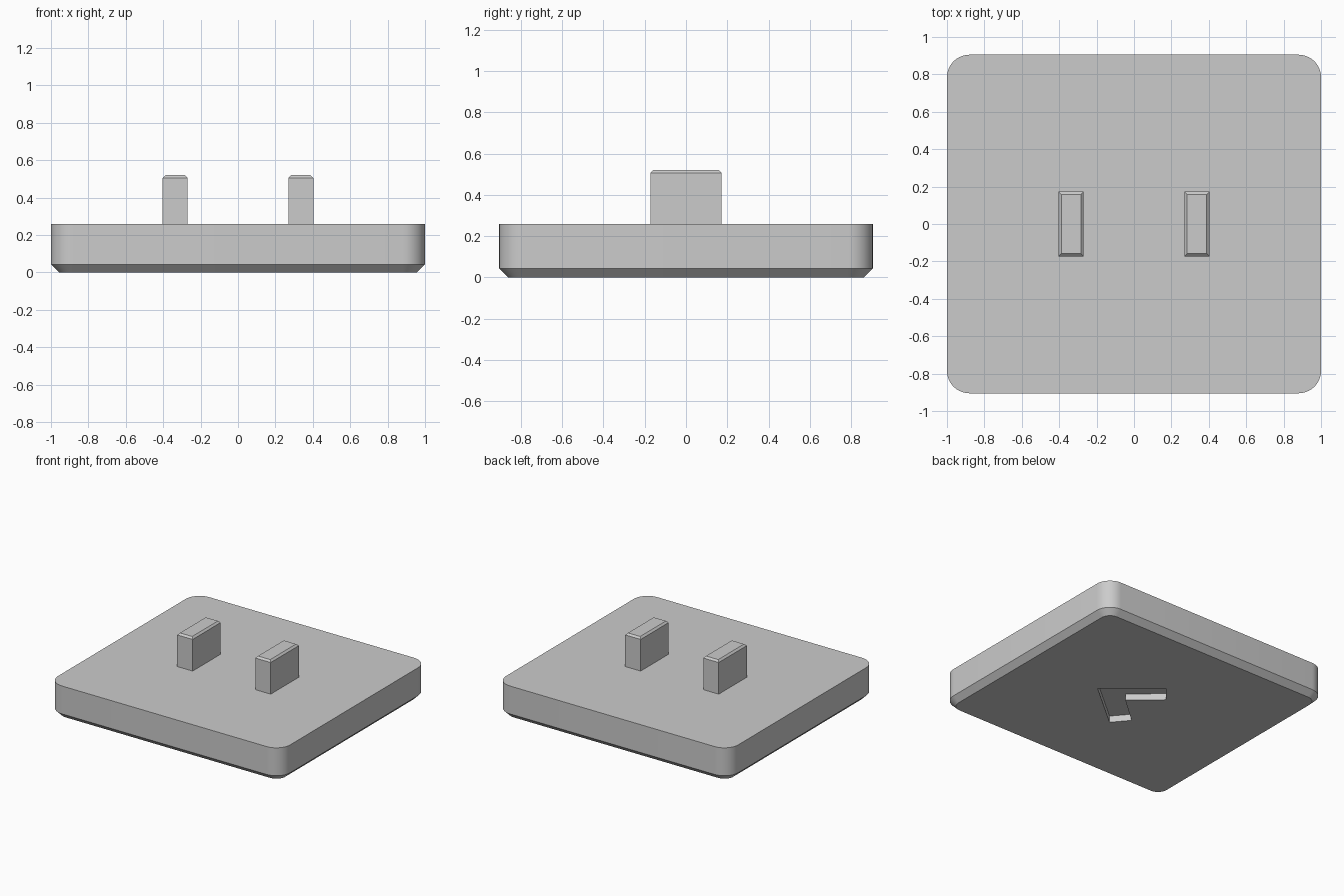
import bpy, bmesh, math
from mathutils import Matrix

if "Cube" in bpy.data.objects:
    bpy.data.objects.remove(bpy.data.objects["Cube"], do_unlink=True)

grey = bpy.data.materials.new("light_grey")
grey.use_nodes = True
colour = (0.6, 0.6, 0.6, 1)
grey.diffuse_color = colour
grey.node_tree.nodes["Principled BSDF"].inputs["Base Color"].default_value = colour


def box(bm, size, centre):
    matrix = Matrix.Translation(centre) @ Matrix.Diagonal((*size, 1))
    bmesh.ops.create_cube(bm, size=1, matrix=matrix)


def bevel(bm, edges, offset, segments):
    bmesh.ops.bevel(bm, geom=edges, offset=offset, segments=segments,
                    profile=0.5, affect='EDGES')


def flat_edges(bm, side):
    """Edges around the faces that point up (1) or down (-1)."""
    bm.normal_update()
    return list({e for f in bm.faces if f.normal.z * side > 0.9 for e in f.edges})


def finish(bm, name):
    bmesh.ops.recalc_face_normals(bm, faces=bm.faces[:])
    mesh = bpy.data.meshes.new(name)
    bm.to_mesh(mesh)
    bm.free()
    mesh.materials.append(grey)
    ob = bpy.data.objects.new(name, mesh)
    bpy.context.scene.collection.objects.link(ob)
    return ob


# Base plate: rounded corners, chamfered underside
bm = bmesh.new()
box(bm, (2, 1.81, 0.26), (0, 0, 0.13))
uprights = [e for e in bm.edges if abs(e.verts[0].co.z - e.verts[1].co.z) > 0.1]
bevel(bm, uprights, 0.12, 10)
bevel(bm, flat_edges(bm, -1), 0.043, 1)
base = finish(bm, "base_plate")

# Chevron recess in the underside
half = [(0.335, 0), (-0.035, 0.31), (-0.137, 0.19), (0.08, 0)]
outline = half + [(x, -y) for x, y in half[2:0:-1]]
bm = bmesh.new()
face = bm.faces.new([bm.verts.new((x, y, -0.05)) for x, y in outline])
raised = bmesh.ops.extrude_face_region(bm, geom=[face])["geom"]
bmesh.ops.translate(bm, vec=(0, 0, 0.1),
                    verts=[v for v in raised if isinstance(v, bmesh.types.BMVert)])
cutter = finish(bm, "chevron_cutter")
cutter.hide_render = True
cutter.hide_viewport = True
cut = base.modifiers.new("chevron_recess", 'BOOLEAN')
cut.operation = 'DIFFERENCE'
cut.solver = 'EXACT'
cut.object = cutter

# Apply the cut so the cutter can go
bpy.context.view_layer.update()
evaluated = base.evaluated_get(bpy.context.evaluated_depsgraph_get())
base_mesh = bpy.data.meshes.new_from_object(evaluated)
base.modifiers.clear()
base.data = base_mesh
bpy.data.objects.remove(cutter, do_unlink=True)

# Smooth corners, sharp rims
bpy.ops.object.select_all(action='DESELECT')
base.select_set(True)
bpy.context.view_layer.objects.active = base
bpy.ops.object.shade_smooth_by_angle(angle=math.radians(30))

# Two upright pegs with chamfered tops
for side, name in ((1, "left_peg"), (-1, "right_peg")):
    bm = bmesh.new()
    box(bm, (0.133, 0.345, 0.27), (side * 0.336, 0, 0.385))
    bevel(bm, flat_edges(bm, 1), 0.014, 1)
    finish(bm, name)
